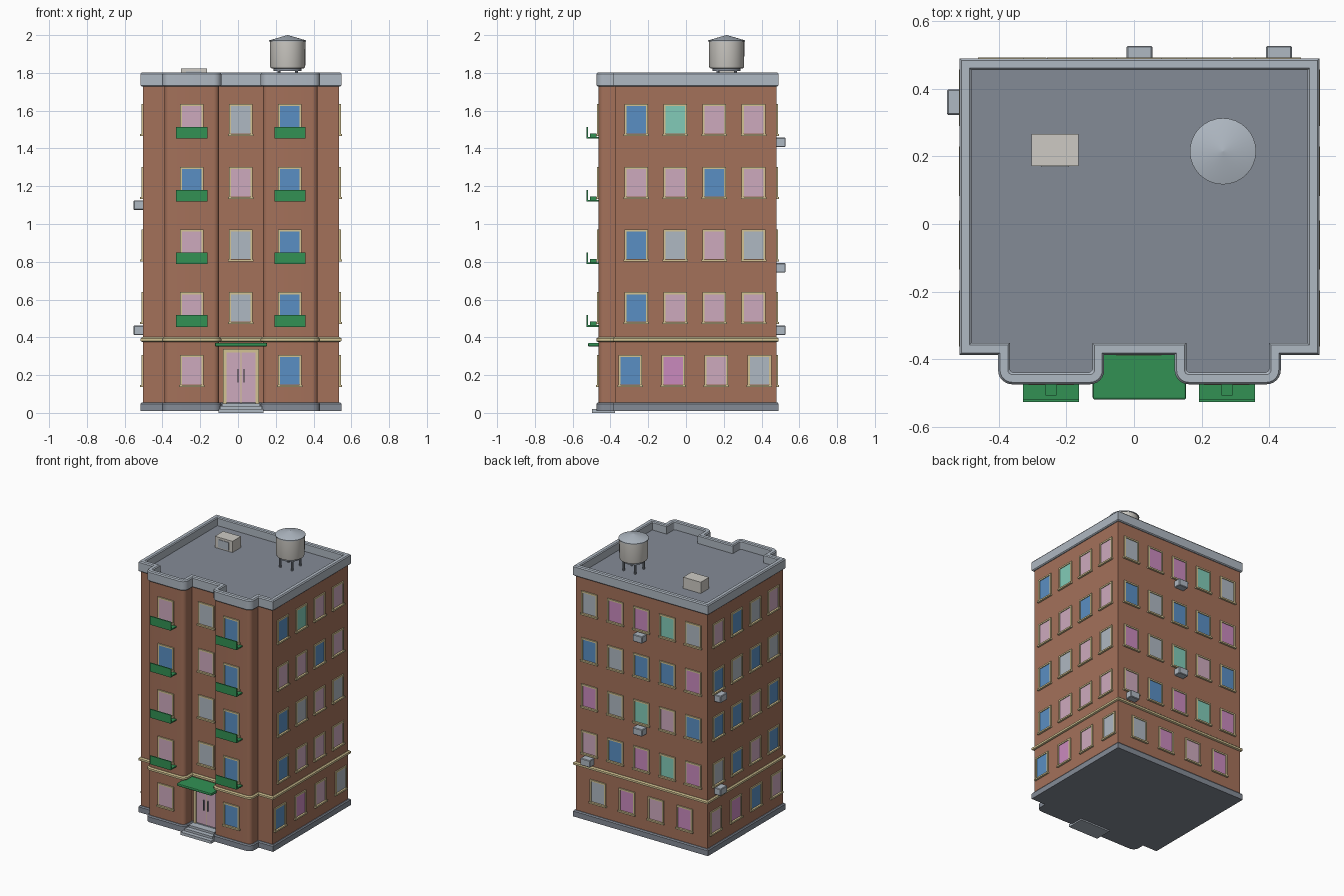
import bpy, bmesh, math
from mathutils import Matrix, Vector

if "Cube" in bpy.data.objects:
    bpy.data.objects.remove(bpy.data.objects["Cube"])


def lin(c):
    return c / 12.92 if c <= 0.04045 else ((c + 0.055) / 1.055) ** 2.4


PALETTE = {
    "brick": (164, 113, 90), "slate_grey": (132, 139, 150), "light_grey": (175, 184, 194),
    "off_white": (205, 202, 196), "cream": (212, 196, 148), "green": (50, 145, 84),
    "blue_glass": (90, 143, 195), "pink_glass": (206, 170, 190),
    "magenta_glass": (202, 138, 190), "teal_glass": (130, 203, 184)}
MATS = {}
for n, rgb in PALETTE.items():
    m = bpy.data.materials.new(n)
    m.diffuse_color = tuple(lin(v / 255) for v in rgb) + (1,)
    m.use_nodes = True
    m.node_tree.nodes["Principled BSDF"].inputs["Base Color"].default_value = m.diffuse_color
    MATS[n] = m
GLASS = {"B": "blue_glass", "P": "pink_glass", "M": "magenta_glass",
         "T": "teal_glass", "G": "light_grey"}

CX = 0.016                                    # building's mirror axis
LEFT, RIGHT, FRONT, BAY, BACK = -0.504, 0.536, -0.375, -0.462, 0.478


def finish(name, bm, mats, smooth=False):
    bmesh.ops.recalc_face_normals(bm, faces=bm.faces)
    me = bpy.data.meshes.new(name)
    bm.to_mesh(me)
    bm.free()
    for k in mats:
        me.materials.append(MATS[k])
    ob = bpy.data.objects.new(name, me)
    bpy.context.collection.objects.link(ob)
    if smooth:
        bpy.ops.object.select_all(action='DESELECT')
        ob.select_set(True)
        bpy.context.view_layer.objects.active = ob
        bpy.ops.object.shade_smooth_by_angle(angle=math.radians(35))
    return ob


def boxes(name, items, mat=Matrix()):
    """One object from boxes given as (low corner, high corner, colour)."""
    bm = bmesh.new()
    mats = list(dict.fromkeys(i[2] for i in items))
    for lo, hi, col in items:
        lo, hi = Vector(lo), Vector(hi)
        s = hi - lo
        t = mat @ Matrix.Translation((lo + hi) / 2) @ Matrix.Diagonal((*s, 1))
        r = bmesh.ops.create_cube(bm, size=1, matrix=t)
        for f in {f for v in r["verts"] for f in v.link_faces}:
            f.material_index = mats.index(col)
    return finish(name, bm, mats)


def footprint(o):
    """Building outline grown by o, with two round-cornered front bays."""
    r = max(0.012, 0.03 + o)
    half = []                                 # right half, from recess to back
    b0, b1, yb = 0.116 - o, 0.406 + o, BAY - o
    half.append((b0, FRONT - o))
    for i in range(7):
        a = math.pi + i * math.pi / 12
        half.append((b0 + r + r * math.cos(a), yb + r + r * math.sin(a)))
    for i in range(7):
        a = 1.5 * math.pi + i * math.pi / 12
        half.append((b1 - r + r * math.cos(a), yb + r + r * math.sin(a)))
    half += [(b1, FRONT - o), (RIGHT - CX + o, FRONT - o), (RIGHT - CX + o, BACK + o)]
    return [(CX + x, y) for x, y in half] + [(CX - x, y) for x, y in reversed(half)]


def loft(name, profile, mat, ring=False):
    """Sweep a profile of (offset, z) around the outline; ring leaves it hollow."""
    bm = bmesh.new()
    loops = [[bm.verts.new((x, y, z)) for x, y in footprint(o)] for o, z in profile]
    pairs = list(zip(loops, loops[1:]))
    if ring:
        pairs.append((loops[-1], loops[0]))
    else:
        bm.faces.new(loops[0])
        bm.faces.new(loops[-1])
    n = len(loops[0])
    for a, b in pairs:
        for i in range(n):
            j = (i + 1) % n
            bm.faces.new((a[i], a[j], b[j], b[i]))
    return finish(name, bm, [mat], True)


def lathe(name, profile, mat, centre, n=32):
    bm = bmesh.new()
    loops = [[bm.verts.new((centre[0] + r * math.cos(2 * math.pi * i / n),
                            centre[1] + r * math.sin(2 * math.pi * i / n), z))
              for i in range(n)] for r, z in profile]
    for a, b in zip(loops, loops[1:]):
        for i in range(n):
            bm.faces.new((a[i], a[(i + 1) % n], b[(i + 1) % n], b[i]))
    bm.faces.new(loops[0])
    bm.faces.new(loops[-1])
    return finish(name, bm, [mat], True)


# Main shell
loft("plinth", [(0.012, 0.01), (0.012, 0.048), (0.006, 0.056)], "slate_grey")
loft("brick_walls", [(0, 0.05), (0, 1.735)], "brick")
loft("string_course", [(0.004, 0.376), (0.012, 0.38), (0.012, 0.394), (0.004, 0.401)], "cream")
loft("roof_deck", [(-0.01, 1.73), (-0.01, 1.743)], "slate_grey")
loft("parapet", [(0.006, 1.728), (0.012, 1.734), (0.012, 1.794), (0.006, 1.802),
                 (-0.017, 1.802), (-0.023, 1.796), (-0.023, 1.73)], "light_grey", True)


# Wall frames: local x along the wall, local -y outward
def wall(x, y, deg):
    return Matrix.Translation((x, y, 0)) @ Matrix.Rotation(math.radians(deg), 4, 'Z')


FLOORS = [1.552, 1.218, 0.888, 0.556, 0.223]


def window(name, base, u, z, code):
    w, h, t = 0.0625, 0.083, 0.011
    boxes(name, [
        ((-w + t, -0.003, z - h + t), (w - t, 0.004, z + h - t), GLASS[code]),
        ((-w, -0.008, z - h), (-w + t, 0.004, z + h), "cream"),
        ((w - t, -0.008, z - h), (w, 0.004, z + h), "cream"),
        ((-w + t, -0.008, z + h - t), (w - t, 0.004, z + h), "cream"),
        ((-w - 0.005, -0.014, z - h - 0.003), (w + 0.005, 0.004, z - h + 0.008), "cream"),
    ], base @ Matrix.Translation((u, 0, 0)))


def window_rows(name, base, rows, upper, ground):
    for f, row in enumerate(rows):
        step = ground if f == 4 else upper
        for i, c in enumerate(row):
            window(f"{name}_window_{5 - f}_{i + 1}", base, (i - (len(row) - 1) / 2) * step,
                   FLOORS[f], c)


right_wall = wall(RIGHT, 0.047, 90)
back_wall = wall(CX, BACK, 180)
left_wall = wall(LEFT, 0.047, -90)
window_rows("right", right_wall, ["BTPP", "PPBP", "BGPG", "BPPP", "BMPG"], 0.207, 0.228)
window_rows("back", back_wall, ["GMMTG", "BGBBM", "MGTPB", "PBMTM", "GMPM"], 0.205, 0.228)
window_rows("left", left_wall, ["PBGP", "BGBG", "BBPB", "GBPB", "PMBP"], 0.207, 0.228)
window_rows("left_bay", wall(CX - 0.261, BAY, 0), "PBPPP", 0, 0)
window_rows("right_bay", wall(CX + 0.258, BAY, 0), "BBBBB", 0, 0)
window_rows("recess", wall(CX - 0.002, FRONT, 0), "GPGG", 0, 0)

# Green balcony boxes under the upper bay windows
for side, x in (("left", -0.245), ("right", 0.275)):
    for f, z in enumerate(FLOORS[:4]):
        b = z - 0.1
        boxes(f"{side}_balcony_{5 - f}", [
            ((x - 0.083, -0.522, b), (x + 0.083, BAY + 0.004, b + 0.009), "green"),
            ((x - 0.083, -0.527, b), (x + 0.083, -0.519, b + 0.061), "green"),
            ((x - 0.016, -0.507, b + 0.008), (x + 0.016, -0.475, b + 0.027), "green")])

# Entrance: double door, canopy and steps
boxes("entrance_door", [
    ((-0.077, -0.006, 0.05), (0.077, 0.004, 0.32), "pink_glass"),
    ((-0.095, -0.012, 0.05), (-0.077, 0.004, 0.337), "cream"),
    ((0.077, -0.012, 0.05), (0.095, 0.004, 0.337), "cream"),
    ((-0.077, -0.012, 0.32), (0.077, 0.004, 0.337), "cream"),
    ((-0.002, -0.008, 0.05), (0.002, 0.004, 0.32), "cream"),
    ((-0.019, -0.016, 0.16), (-0.013, -0.004, 0.232), "slate_grey"),
    ((0.013, -0.016, 0.16), (0.019, -0.004, 0.232), "slate_grey"),
], wall(CX, FRONT, 0))
canopy = boxes("entrance_canopy", [((CX - 0.138, -0.519, 0.352), (CX + 0.138, FRONT + 0.004, 0.371), "green")])
bev = canopy.modifiers.new("soft_edges", 'BEVEL')
bev.width, bev.segments = 0.006, 2
boxes("entrance_steps", [
    ((CX - 0.12, -0.498, 0.0), (CX + 0.12, FRONT, 0.02), "light_grey"),
    ((CX - 0.11, -0.468, 0.01), (CX + 0.11, FRONT, 0.036), "light_grey"),
    ((CX - 0.1, -0.435, 0.02), (CX + 0.1, FRONT, 0.051), "light_grey")])

# Air conditioners below some windows (wall, position along wall, height)
for i, (base, u, z) in enumerate([(back_wall, 0, 1.432), (back_wall, 0, 0.768),
                                  (back_wall, -0.413, 0.437), (left_wall, -0.313, 1.1),
                                  (left_wall, -0.313, 0.437)]):
    ac = boxes(f"air_conditioner_{i + 1}",
               [((u - 0.038, -0.049, z - 0.025), (u + 0.038, 0.004, z + 0.025), "light_grey")], base)
    bev = ac.modifiers.new("soft_edges", 'BEVEL')
    bev.width, bev.segments = 0.004, 1

# Rooftop vent box with a grille
boxes("roof_vent", [((-0.303, 0.172, 1.74), (-0.164, 0.266, 1.823), "off_white"),
                    ((-0.275, 0.168, 1.752), (-0.192, 0.173, 1.808), "light_grey")])

# Water tank on legs
TC = (0.263, 0.215)
lathe("tank_body", [(0.078, 1.822), (0.09, 1.826), (0.093, 1.836), (0.094, 1.97)], "off_white", TC)
lathe("tank_roof", [(0.098, 1.966), (0.098, 1.972), (0.002, 2.0)], "light_grey", TC)
lathe("tank_base", [(0.074, 1.81), (0.074, 1.823)], "slate_grey", TC)
for i in range(4):
    a = math.pi / 4 + i * math.pi / 2
    lathe(f"tank_leg_{i + 1}", [(0.008, 1.74), (0.008, 1.815)], "slate_grey",
          (TC[0] + 0.066 * math.cos(a), TC[1] + 0.066 * math.sin(a)), 8)
